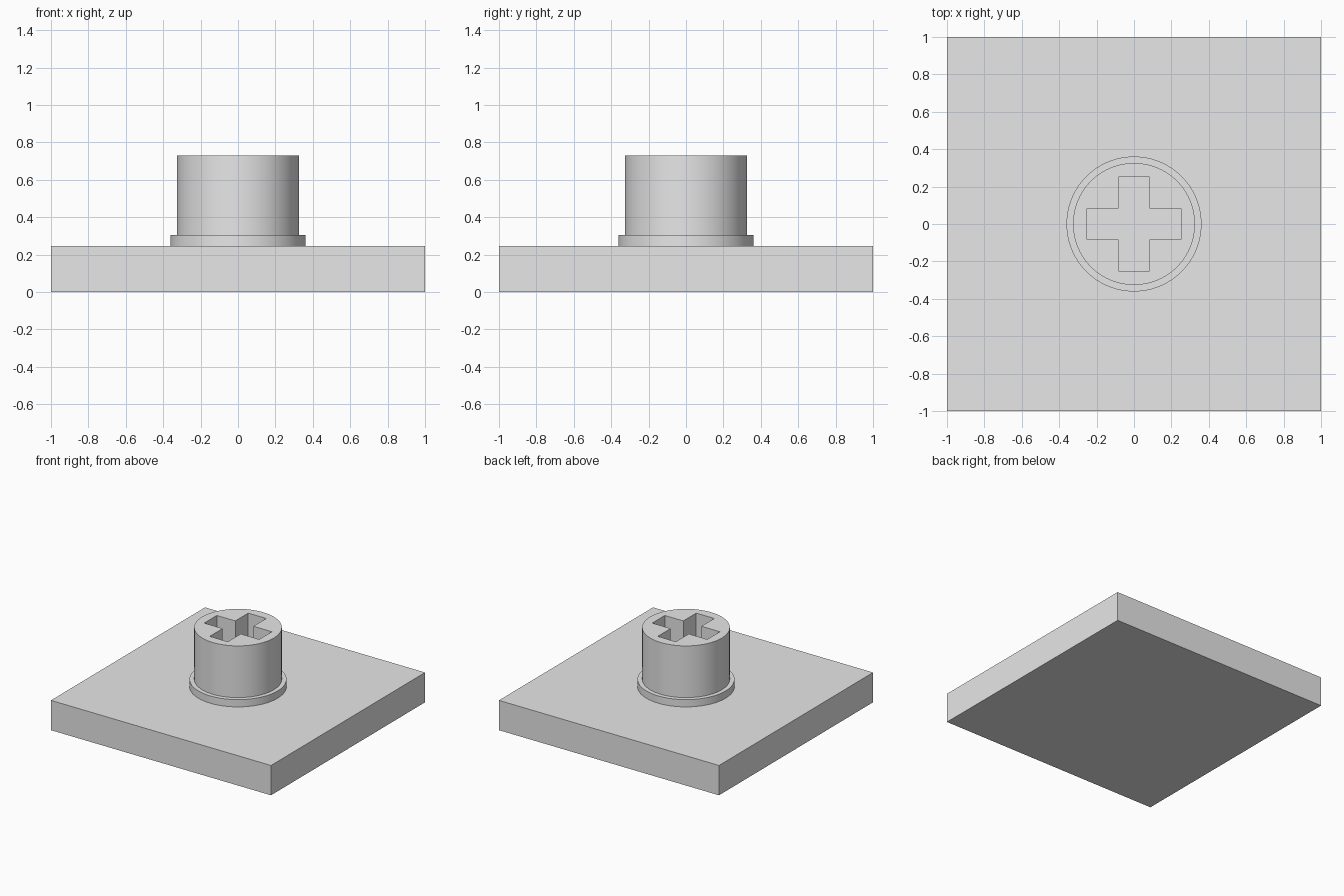
import bpy
import bmesh
import math

if "Cube" in bpy.data.objects:
    bpy.data.objects.remove(bpy.data.objects["Cube"], do_unlink=True)

PLATE_TOP = 0.245
COLLAR_TOP = 0.305
STEM_TOP = 0.73
STEM_R = 0.326
COLLAR_R = 0.361
ARM = 0.25       # half length of the cross
HALF = 0.082     # half width of each arm

grey = bpy.data.materials.new("light grey")
grey.use_nodes = True
grey.diffuse_color = (0.8, 0.8, 0.8, 1)
grey.node_tree.nodes["Principled BSDF"].inputs["Base Color"].default_value = grey.diffuse_color


def make_object(name, bm):
    bmesh.ops.recalc_face_normals(bm, faces=bm.faces)
    mesh = bpy.data.meshes.new(name)
    bm.to_mesh(mesh)
    bm.free()
    mesh.materials.append(grey)
    obj = bpy.data.objects.new(name, mesh)
    bpy.context.collection.objects.link(obj)
    return obj


def prism(name, outline, z0, z1):
    """Extrude a closed outline straight up."""
    bm = bmesh.new()
    face = bm.faces.new([bm.verts.new((x, y, z0)) for x, y in outline])
    up = bmesh.ops.extrude_face_region(bm, geom=[face], use_keep_orig=True)["geom"]
    verts = [v for v in up if isinstance(v, bmesh.types.BMVert)]
    bmesh.ops.translate(bm, verts=verts, vec=(0, 0, z1 - z0))
    return make_object(name, bm)


def turned(name, profile, sides):
    """Stack rings from (radius, height) pairs and cap both ends."""
    bm = bmesh.new()
    rings = []
    for r, z in profile:
        angles = [2 * math.pi * i / sides for i in range(sides)]
        rings.append([bm.verts.new((r * math.cos(a), r * math.sin(a), z)) for a in angles])
    for low, high in zip(rings, rings[1:]):
        for i in range(sides):
            j = (i + 1) % sides
            bm.faces.new((low[i], low[j], high[j], high[i]))
    bm.faces.new(rings[0][::-1])
    bm.faces.new(rings[-1])
    return make_object(name, bm)


# Square base plate
prism("base_plate", [(-1, -1), (1, -1), (1, 1), (-1, 1)], 0, PLATE_TOP)

# Round stem with a stepped collar at its foot
stem = turned("stem", [(COLLAR_R, PLATE_TOP), (COLLAR_R, COLLAR_TOP),
                       (STEM_R, COLLAR_TOP), (STEM_R, STEM_TOP)], 96)

# Cross socket: one corner of the outline repeated by quarter turns
cross = []
x_y = [(ARM, -HALF), (ARM, HALF), (HALF, HALF)]
for _ in range(4):
    cross += x_y
    x_y = [(-y, x) for x, y in x_y]
cutter = prism("socket_cutter", cross, PLATE_TOP - 0.1, STEM_TOP + 0.1)
cutter.hide_render = True

cut = stem.modifiers.new("socket", "BOOLEAN")
cut.operation = "DIFFERENCE"
cut.solver = "EXACT"
cut.object = cutter

bpy.ops.object.select_all(action="DESELECT")
stem.select_set(True)
bpy.context.view_layer.objects.active = stem
bpy.ops.object.modifier_apply(modifier=cut.name)
bpy.data.objects.remove(cutter, do_unlink=True)
bpy.ops.object.shade_smooth_by_angle(angle=math.radians(30))
